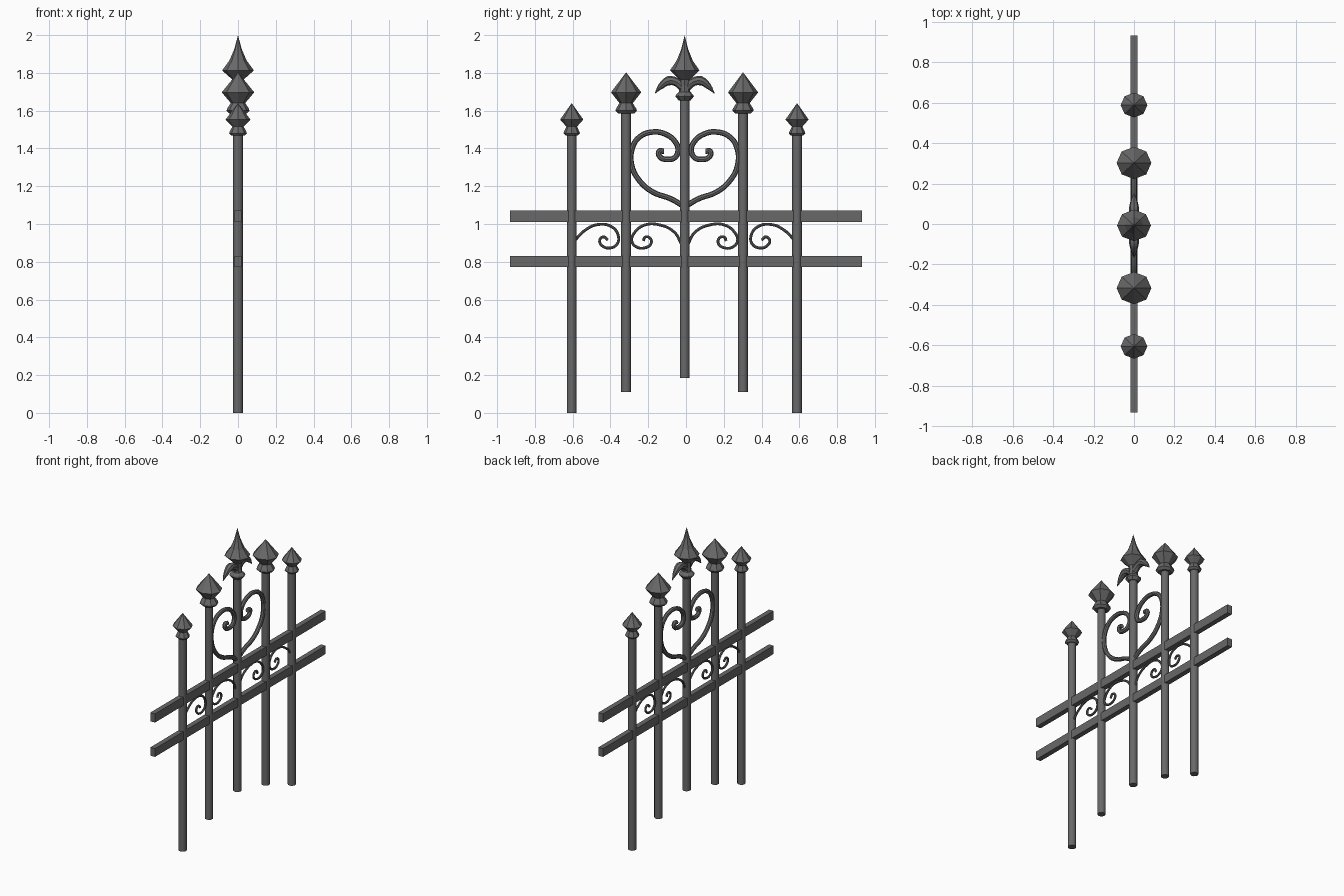
import bpy
import bmesh
from math import pi, cos, sin

cube = bpy.data.objects.get("Cube")
if cube:
    bpy.data.objects.remove(cube, do_unlink=True)

iron = bpy.data.materials.new("dark_grey_iron")
iron.use_nodes = True
IRON = (0.14, 0.14, 0.14, 1)
iron.diffuse_color = IRON
iron.node_tree.nodes["Principled BSDF"].inputs["Base Color"].default_value = IRON
CENTRE = -0.007


def finish(obj, smooth=None):
    obj.data.materials.clear()
    obj.data.materials.append(iron)
    bpy.ops.object.select_all(action="DESELECT")
    obj.select_set(True)
    bpy.context.view_layer.objects.active = obj
    if smooth:
        bpy.ops.object.shade_smooth_by_angle(angle=smooth)


def lathe(name, y, profile, sides, smooth=None, squash=1.0):
    """Turned solid from (radius, z) points; ends are closed."""
    bm = bmesh.new()
    rings = []
    for r, z in profile:
        if r == 0:
            rings.append([bm.verts.new((0, y, z))])
        else:
            rings.append([bm.verts.new((r * cos(2 * pi * i / sides),
                                        y + squash * r * sin(2 * pi * i / sides), z))
                          for i in range(sides)])
    for a, b in zip(rings, rings[1:]):
        for i in range(sides):
            j = (i + 1) % sides
            if len(b) == 1:
                bm.faces.new((a[i], a[j], b[0]))
            else:
                bm.faces.new((a[i], a[j], b[j], b[i]))
    bm.faces.new(rings[0][::-1])
    if len(rings[-1]) > 1:
        bm.faces.new(rings[-1])
    mesh = bpy.data.meshes.new(name)
    bm.to_mesh(mesh)
    bm.free()
    obj = bpy.data.objects.new(name, mesh)
    bpy.context.collection.objects.link(obj)
    finish(obj, smooth)


def swept(name, points, thickness, side, radii=None, res=5):
    """Round bar along a smooth path of (distance from centre, z)."""
    curve = bpy.data.curves.new(name, "CURVE")
    curve.dimensions = "3D"
    curve.bevel_depth = thickness
    curve.bevel_resolution = 2
    curve.use_fill_caps = True
    spline = curve.splines.new("BEZIER")
    spline.resolution_u = res
    spline.bezier_points.add(len(points) - 1)
    for i, (p, (d, z)) in enumerate(zip(spline.bezier_points, points)):
        p.co = (0, CENTRE + side * d, z)
        p.handle_left_type = p.handle_right_type = "AUTO"
        p.radius = radii[i] if radii else 1
    obj = bpy.data.objects.new(name, curve)
    bpy.context.collection.objects.link(obj)
    finish(obj)
    bpy.ops.object.convert(target="MESH")
    finish(bpy.context.object, 0.7)


def box(name, size, location):
    bpy.ops.mesh.primitive_cube_add(size=1, location=location)
    obj = bpy.context.object
    obj.name = name
    obj.scale = size
    bpy.ops.object.transform_apply(location=False, rotation=False, scale=True)
    finish(obj)


# Horizontal rails
box("lower_rail", (0.035, 1.865, 0.057), (0, 0, 0.802))
box("upper_rail", (0.035, 1.865, 0.06), (0, 0, 1.041))

# Posts with pointed caps
POSTS = [("outer_right", -0.605, 0, 1.48), ("inner_right", -0.317, 0.11, 1.6),
         ("centre", CENTRE, 0.184, 1.68),
         ("inner_left", 0.302, 0.11, 1.6), ("outer_left", 0.588, 0, 1.48)]
for name, y, low, high in POSTS:
    lathe(name + "_post", y, [(0.026, low), (0.026, high)], 12, 0.7)

OUTER_CAP = [(0.034, 1.468), (0.047, 1.48), (0.045, 1.487), (0.03, 1.515),
             (0.066, 1.553), (0, 1.64)]
INNER_CAP = [(0.045, 1.585), (0.061, 1.6), (0.058, 1.61), (0.038, 1.64),
             (0.086, 1.697), (0, 1.803)]
SPEAR = [(0.035, 1.655), (0.052, 1.675), (0.05, 1.683), (0.032, 1.7), (0.028, 1.735),
         (0.03, 1.765), (0.084, 1.813), (0.046, 1.865), (0.02, 1.925), (0, 2.0)]
for name, y, profile in [("outer_right_cap", -0.605, OUTER_CAP),
                         ("inner_right_cap", -0.317, INNER_CAP),
                         ("spear_head", CENTRE, SPEAR),
                         ("inner_left_cap", 0.302, INNER_CAP),
                         ("outer_left_cap", 0.588, OUTER_CAP)]:
    lathe(name, y, profile, 8, squash=0.93)

# Scrollwork and drooping leaves, mirrored about the centre post
HEART = [(0, 1.09), (0.07, 1.132), (0.17, 1.17), (0.24, 1.23), (0.28, 1.31),
         (0.278, 1.40), (0.24, 1.46), (0.17, 1.487), (0.1, 1.475), (0.05, 1.435),
         (0.035, 1.39), (0.052, 1.352), (0.09, 1.342), (0.13, 1.355),
         (0.135, 1.385), (0.11, 1.385)]
INNER_SCROLL = [(0.016, 0.89), (0.053, 0.955), (0.132, 0.995), (0.21, 0.995),
                (0.265, 0.955), (0.28, 0.91), (0.254, 0.878), (0.21, 0.874),
                (0.178, 0.897), (0.185, 0.927), (0.21, 0.93), (0.219, 0.91)]
OUTER_SCROLL = [(0.58, 0.915), (0.53, 0.965), (0.46, 0.997), (0.386, 0.985),
                (0.352, 0.94), (0.357, 0.895), (0.397, 0.873), (0.437, 0.885),
                (0.45, 0.913), (0.43, 0.932), (0.407, 0.915)]
LEAF = [(0.012, 1.725), (0.045, 1.752), (0.085, 1.758), (0.125, 1.73), (0.157, 1.692)]
for label, side in (("left", 1), ("right", -1)):
    swept(label + "_heart_scroll", HEART, 0.0145, side)
    swept(label + "_inner_scroll", INNER_SCROLL, 0.0075, side)
    swept(label + "_outer_scroll", OUTER_SCROLL, 0.0075, side)
    swept(label + "_leaf", LEAF, 0.025, side, [0.9, 0.9, 1, 0.65, 0.08], 3)
